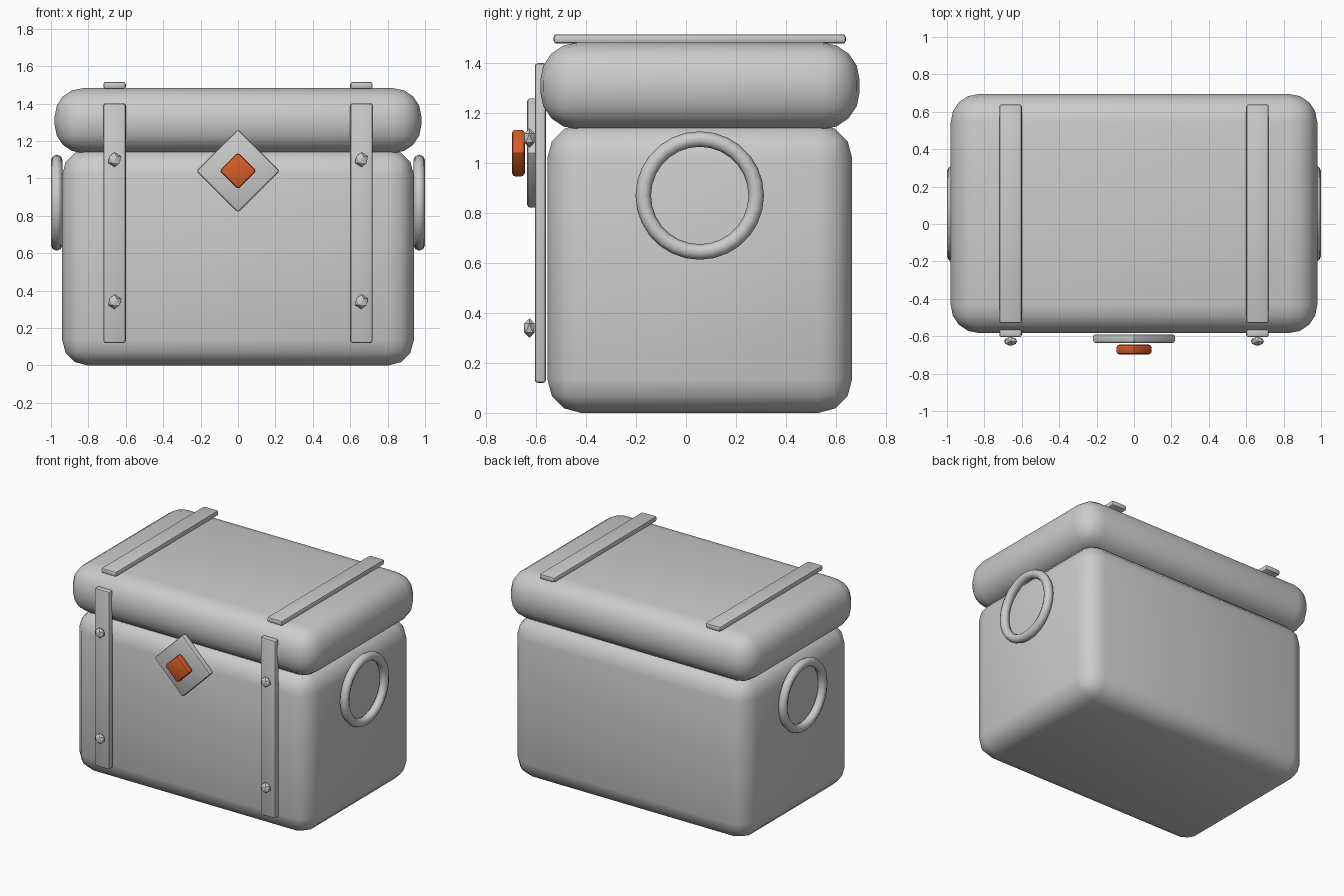
import bpy, math
from mathutils import Matrix

if "Cube" in bpy.data.objects:
    bpy.data.objects.remove(bpy.data.objects["Cube"])


def material(name, rgb):
    m = bpy.data.materials.new(name)
    m.diffuse_color = (*rgb, 1)
    m.use_nodes = True
    m.node_tree.nodes["Principled BSDF"].inputs["Base Color"].default_value = m.diffuse_color
    return m


grey = material("light grey", (0.6, 0.6, 0.6))
orange = material("burnt orange", (0.68, 0.11, 0.02))


def finish(name, mat, angle=40):
    ob = bpy.context.object
    ob.name = name
    ob.data.materials.append(mat)
    bpy.ops.object.shade_smooth_by_angle(angle=math.radians(angle))
    return ob


def box(name, lo, hi, bevel, segments, mat, turn=0):
    """Rounded box from two corners, optionally turned about the y axis."""
    mid = [(a + b) / 2 for a, b in zip(lo, hi)]
    bpy.ops.mesh.primitive_cube_add(size=1, location=mid)
    ob = bpy.context.object
    ob.data.transform(Matrix.Diagonal([b - a for a, b in zip(lo, hi)] + [1]))
    ob.rotation_euler.y = turn
    mod = ob.modifiers.new("rounding", 'BEVEL')
    mod.width = bevel
    mod.segments = segments
    bpy.ops.object.modifier_apply(modifier=mod.name)
    return finish(name, mat)


# Chest body and lid
box("body", (-0.94, -0.555, 0), (0.94, 0.665, 1.155), 0.135, 3, grey)
box("lid", (-0.98, -0.583, 1.135), (0.98, 0.695, 1.482), 0.15, 4, grey)

# Straps, studs and ring handles on both sides
for side, s in (("left", -1), ("right", 1)):
    x = 0.66 * s
    box(side + "_front_strap", (x - 0.06, -0.605, 0.12), (x + 0.06, -0.56, 1.40), 0.012, 2, grey)
    box(side + "_top_strap", (x - 0.06, -0.53, 1.478), (x + 0.06, 0.64, 1.515), 0.012, 2, grey)
    for level, z in (("lower", 0.34), ("upper", 1.10)):
        bpy.ops.mesh.primitive_ico_sphere_add(subdivisions=1, radius=0.039, location=(x, -0.627, z))
        bpy.context.object.data.transform(Matrix.Diagonal((1, 0.65, 1, 1)))
        finish(f"{side}_{level}_stud", grey, 20)
    bpy.ops.mesh.primitive_torus_add(
        major_segments=28, minor_segments=8, major_radius=0.226, minor_radius=0.031,
        location=(0.969 * s, 0.055, 0.87), rotation=(0, math.pi / 2, 0))
    finish(side + "_ring_handle", grey, 60)

# Diamond lock plate with the orange gem in front of it
box("lock_plate", (-0.158, -0.636, 0.882), (0.158, -0.59, 1.198), 0.012, 2, grey, math.pi / 4)
box("lock_gem", (-0.07, -0.697, 0.97), (0.07, -0.645, 1.11), 0.014, 2, orange, math.pi / 4)
